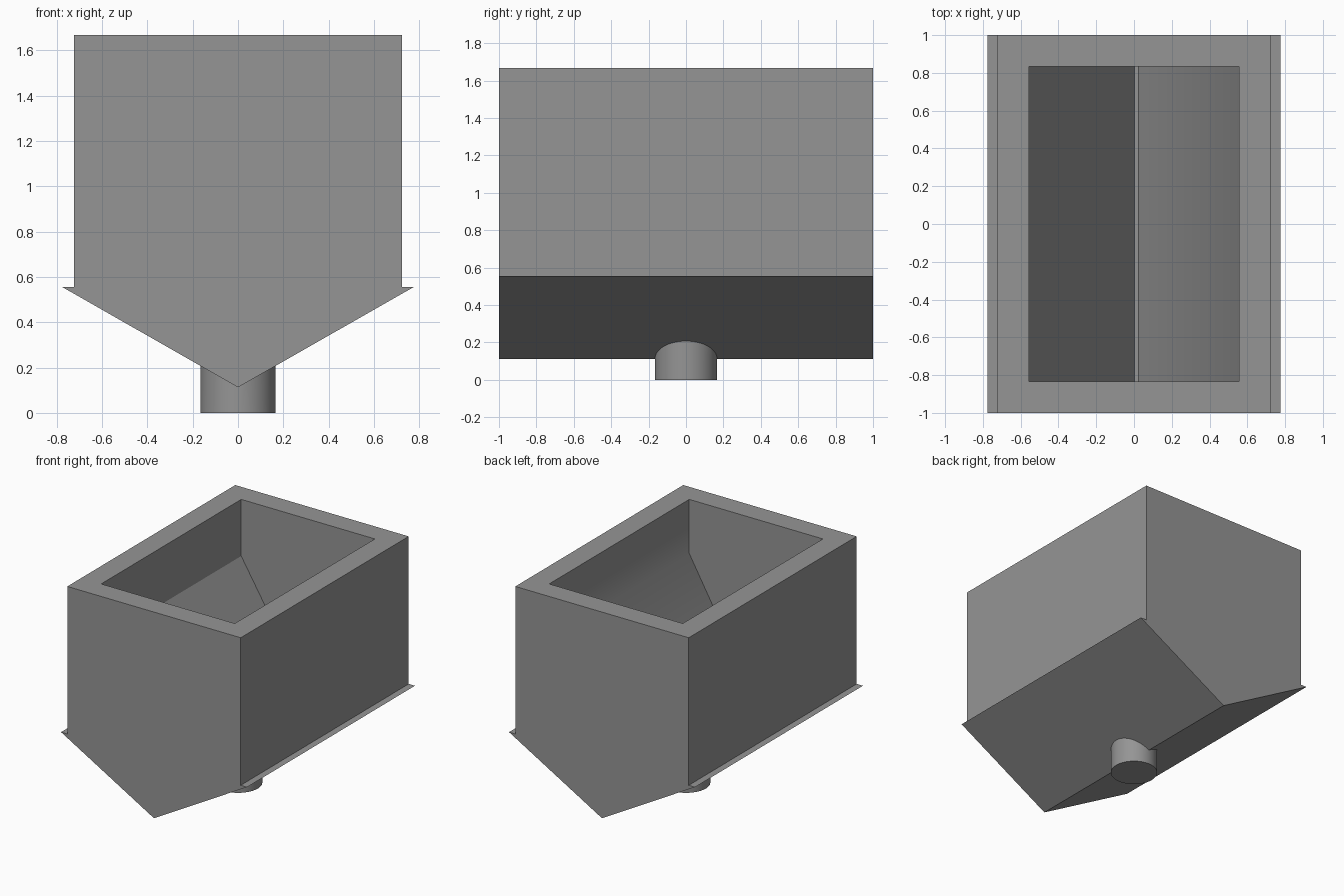
import bpy, bmesh

if "Cube" in bpy.data.objects:
    bpy.data.objects.remove(bpy.data.objects["Cube"])

grey = bpy.data.materials.new("mid_grey")
grey.diffuse_color = (0.3, 0.3, 0.3, 1)
grey.use_nodes = True
grey.node_tree.nodes["Principled BSDF"].inputs["Base Color"].default_value = grey.diffuse_color


def prism(name, profile, half_depth):
    """Extrude an (x, z) profile along y, centred on y = 0."""
    bm = bmesh.new()
    face = bm.faces.new([bm.verts.new((x, -half_depth, z)) for x, z in profile])
    ext = bmesh.ops.extrude_face_region(bm, geom=[face])["geom"]
    moved = [v for v in ext if isinstance(v, bmesh.types.BMVert)]
    bmesh.ops.translate(bm, verts=moved, vec=(0, 2 * half_depth, 0))
    bmesh.ops.recalc_face_normals(bm, faces=bm.faces[:])
    mesh = bpy.data.meshes.new(name)
    bm.to_mesh(mesh)
    bm.free()
    ob = bpy.data.objects.new(name, mesh)
    bpy.context.collection.objects.link(ob)
    mesh.materials.append(grey)
    return ob


def combine(target, other, operation):
    """Apply a boolean and drop the helper object."""
    mod = target.modifiers.new(operation.lower(), 'BOOLEAN')
    mod.operation = operation
    mod.solver = 'EXACT'
    mod.object = other
    bpy.context.view_layer.objects.active = target
    bpy.ops.object.modifier_apply(modifier=mod.name)
    bpy.data.objects.remove(other)


# Hopper shell: straight walls, small side lips and a V-shaped underside
right = [(0.775, 0.555), (0.723, 0.555), (0.723, 1.667)]
left = [(-x, z) for x, z in reversed(right)]
hopper = prism("hopper_body", [(0, 0.113)] + right + left, 1.0)

# Cavity: straight upper walls, steep slopes and a narrow flat floor
cavity = prism("cavity_cutter", [(0.003, 0.335), (0.024, 0.335), (0.557, 1.26),
                                 (0.557, 1.9), (-0.557, 1.9), (-0.557, 1.24)], 0.834)
cavity.hide_render = True
combine(hopper, cavity, 'DIFFERENCE')

# Round outlet stub under the V
bpy.ops.mesh.primitive_cylinder_add(vertices=64, radius=0.166, depth=0.25,
                                    location=(0, 0, 0.125))
outlet = bpy.context.object
outlet.name = "outlet_stub"
outlet.data.materials.append(grey)
combine(hopper, outlet, 'UNION')

# Smooth the round stub and shallow bends, keep the other edges sharp
bpy.ops.object.select_all(action='DESELECT')
hopper.select_set(True)
bpy.context.view_layer.objects.active = hopper
bpy.ops.object.shade_smooth_by_angle()
